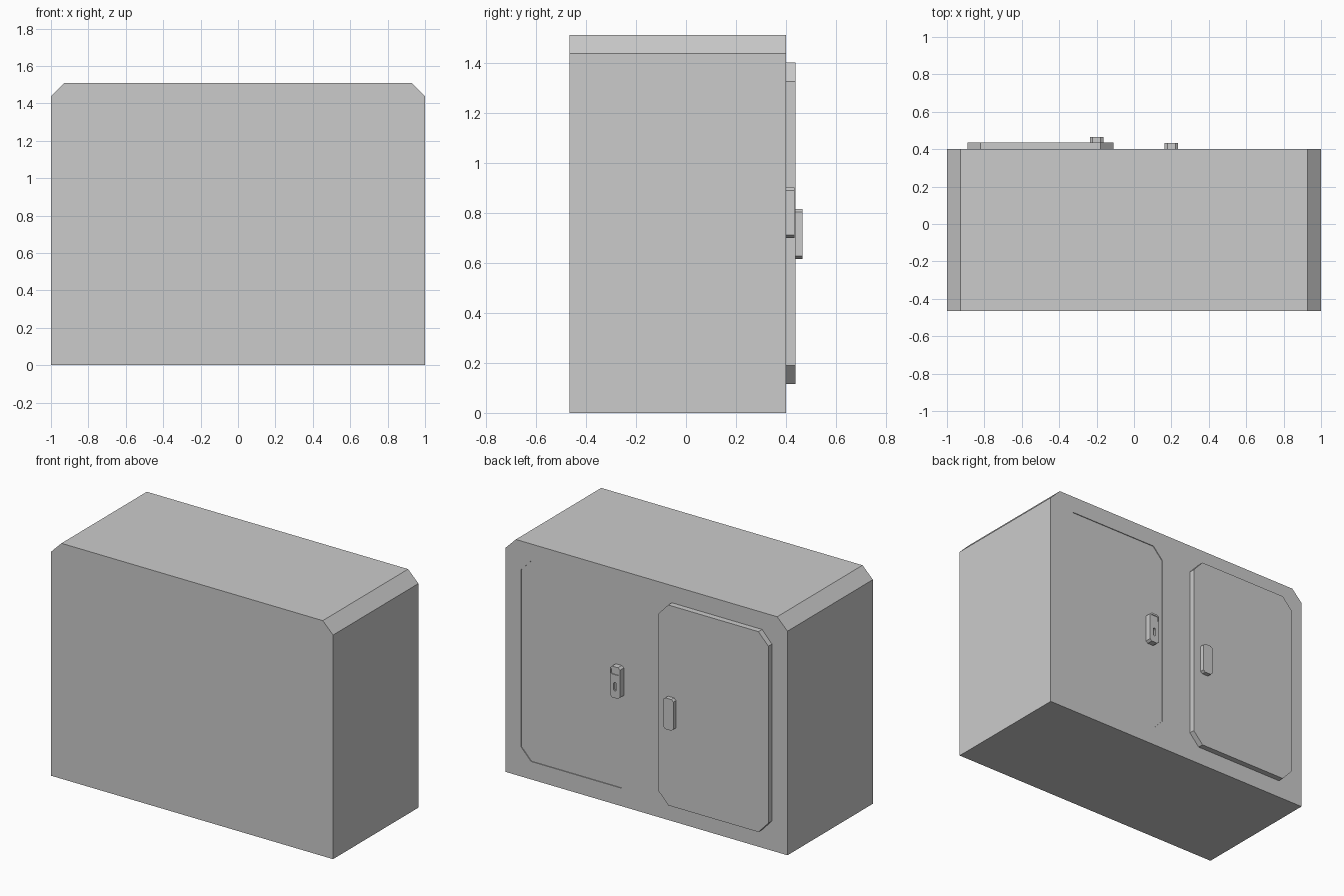
import bpy, bmesh

if "Cube" in bpy.data.objects:
    bpy.data.objects.remove(bpy.data.objects["Cube"])


def prism(name, pts, y0, y1):
    """Extrude an x-z outline from y0 to y1."""
    bm = bmesh.new()
    face = bm.faces.new([bm.verts.new((x, y0, z)) for x, z in pts])
    ext = bmesh.ops.extrude_face_region(bm, geom=[face])
    verts = [g for g in ext["geom"] if isinstance(g, bmesh.types.BMVert)]
    bmesh.ops.translate(bm, verts=verts, vec=(0, y1 - y0, 0))
    bmesh.ops.recalc_face_normals(bm, faces=bm.faces)
    me = bpy.data.meshes.new(name)
    bm.to_mesh(me)
    bm.free()
    ob = bpy.data.objects.new(name, me)
    bpy.context.collection.objects.link(ob)
    return ob


def octagon(x0, x1, z0, z1, cx, cz):
    """Rectangle outline with all four corners cut."""
    return [(x0 + cx, z0), (x1 - cx, z0), (x1, z0 + cz), (x1, z1 - cz),
            (x1 - cx, z1), (x0 + cx, z1), (x0, z1 - cz), (x0, z0 + cz)]


def carve(target, cutter):
    """Subtract the cutter from the target, then remove the cutter."""
    cutter.hide_render = True
    mod = target.modifiers.new("recess", 'BOOLEAN')
    mod.operation = 'DIFFERENCE'
    mod.solver = 'EXACT'
    mod.object = cutter
    bpy.context.view_layer.objects.active = target
    bpy.ops.object.modifier_apply(modifier=mod.name)
    bpy.data.objects.remove(cutter)


BACK = 0.40

# Cabinet body with cut upper corners
body = prism("cabinet_body",
             [(-1, 0), (1, 0), (1, 1.437), (0.927, 1.51), (-0.927, 1.51), (-1, 1.437)],
             -0.465, BACK)

# Shallow door panel let into the body
carve(body, prism("panel_cutter", octagon(0.11, 0.89, 0.115, 1.40, 0.07, 0.075),
                  BACK - 0.005, BACK + 0.05))

# Raised door
prism("raised_door", octagon(-0.89, -0.11, 0.115, 1.40, 0.07, 0.075), BACK, BACK + 0.037)

# Handle on the raised door
prism("raised_door_handle", octagon(-0.236, -0.164, 0.615, 0.815, 0.015, 0.012),
      BACK + 0.035, 0.465)

# Lock on the flush door, with a grip pocket and a key slot
lock = prism("flush_door_lock", octagon(0.164, 0.236, 0.70, 0.90, 0.015, 0.012),
             BACK - 0.006, 0.434)
carve(lock, prism("pocket_cutter", octagon(0.172, 0.228, 0.85, 0.888, 0.006, 0.006),
                  0.429, 0.45))
carve(lock, prism("slot_cutter", octagon(0.191, 0.209, 0.745, 0.80, 0.005, 0.006),
                  0.42, 0.45))
